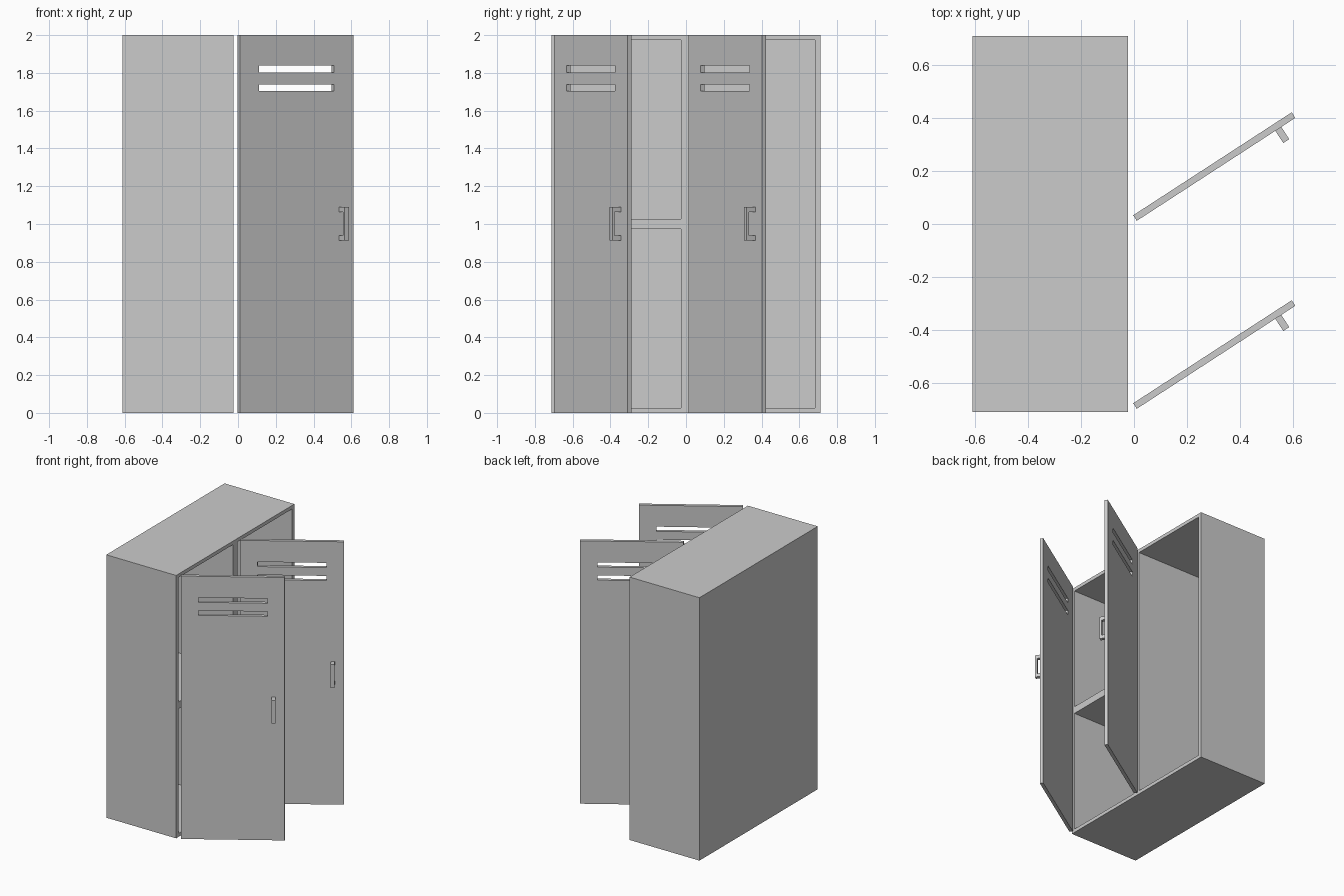
import bpy, math
from mathutils import Matrix

if "Cube" in bpy.data.objects:
    bpy.data.objects.remove(bpy.data.objects["Cube"])


def box(name, lo, hi):
    """Axis-aligned box between two corners, vertices in world coordinates."""
    bpy.ops.mesh.primitive_cube_add(size=1)
    ob = bpy.context.object
    ob.name = ob.data.name = name
    mid = [(a + b) / 2 for a, b in zip(lo, hi)]
    size = [b - a for a, b in zip(lo, hi)]
    ob.data.transform(Matrix.Translation(mid) @ Matrix.Diagonal((*size, 1)))
    return ob


def cut(target, lo, hi):
    """Subtract a box from the target and discard the cutter."""
    cutter = box("cutter", lo, hi)
    cutter.hide_render = True
    mod = target.modifiers.new("cut", 'BOOLEAN')
    mod.operation, mod.solver, mod.object = 'DIFFERENCE', 'EXACT', cutter
    bpy.context.view_layer.objects.active = target
    bpy.ops.object.modifier_apply(modifier=mod.name)
    bpy.data.objects.remove(cutter)


W = 0.711          # width of one locker
T = 0.027          # panel thickness
BACK, FRONT = -0.611, -0.023

# Cabinet: one tall compartment, and one split by a shelf
cabinet = box("cabinet", (BACK, -W, 0), (FRONT, W, 2))
for y0, y1, z0, z1 in [(T, W - T, T, 2 - T),
                       (T - W, -T, T, 1 - T),
                       (T - W, -T, 1 + T, 2 - T)]:
    cut(cabinet, (BACK + T, y0, z0), (FRONT + 0.1, y1, z1))

# Doors: built along x with the outer face at y = 0, then swung open
LEN, DT = 0.715, 0.025
U0, U1, OUT, BAR = 0.625, 0.652, -0.055, 0.014
for side, hinge_y in (("left", -0.699), ("right", 0.012)):
    door = box(side + "_door", (0, 0, 0), (LEN, DT, 2))
    for z in (1.703, 1.802):                       # vent slots
        cut(door, (0.12, -0.1, z), (0.595, 0.1, z + 0.036))

    # Handle: grip block with the finger gap removed, leaving bar and feet
    handle = box(side + "_handle", (U0, OUT, 0.913), (U1, 0, 1.09))
    cut(handle, (U0 - 0.1, OUT + BAR, 0.94), (U1 + 0.1, 0.1, 1.063))

    swing = Matrix.Translation((0.0105, hinge_y, 0)) @ Matrix.Rotation(math.radians(33), 4, 'Z')
    for ob in (door, handle):
        ob.matrix_world = swing
